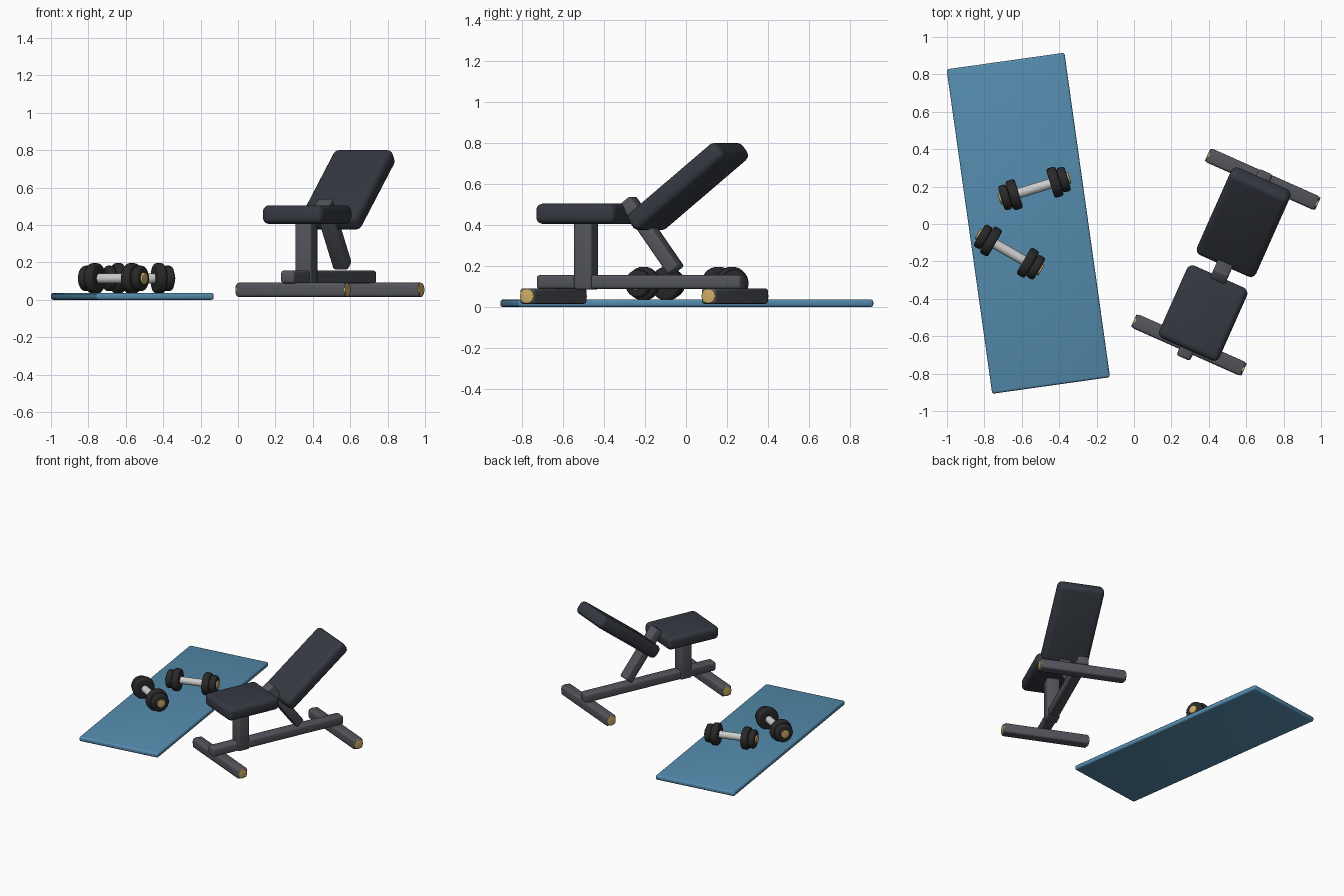
import bpy, bmesh
from math import radians
from mathutils import Matrix, Vector

if "Cube" in bpy.data.objects:
    bpy.data.objects.remove(bpy.data.objects["Cube"])


def material(name, r, g, b):
    m = bpy.data.materials.new(name)
    m.diffuse_color = (r, g, b, 1)
    m.use_nodes = True
    m.node_tree.nodes["Principled BSDF"].inputs["Base Color"].default_value = m.diffuse_color
    return m


BLUE = material("mat_blue", 0.09, 0.26, 0.42)
PAD = material("pad_dark", 0.035, 0.04, 0.052)
FRAME = material("frame_grey", 0.085, 0.09, 0.105)
GOLD = material("brass", 0.62, 0.42, 0.14)
STEEL = material("steel", 0.6, 0.6, 0.58)
RUBBER = material("rubber", 0.022, 0.022, 0.024)


def finish(bm, name, mat, matrix):
    mesh = bpy.data.meshes.new(name)
    bmesh.ops.recalc_face_normals(bm, faces=bm.faces)
    bm.to_mesh(mesh)
    bm.free()
    mesh.materials.append(mat)
    ob = bpy.data.objects.new(name, mesh)
    ob.matrix_world = matrix
    bpy.context.collection.objects.link(ob)
    bpy.ops.object.select_all(action='DESELECT')
    ob.select_set(True)
    bpy.context.view_layer.objects.active = ob
    bpy.ops.object.shade_smooth_by_angle(angle=radians(35))
    return ob


def box(name, size, place, mat, bevel, segments=3, tilt=0, parent=Matrix()):
    """Rounded box, tilted about its local x axis."""
    bm = bmesh.new()
    bmesh.ops.create_cube(bm, size=1)
    bmesh.ops.scale(bm, vec=size, verts=bm.verts)
    bmesh.ops.bevel(bm, geom=bm.edges[:], offset=bevel, segments=segments,
                    profile=0.5, affect='EDGES')
    m = parent @ Matrix.Translation(Vector(place)) @ Matrix.Rotation(radians(tilt), 4, 'X')
    return finish(bm, name, mat, m)


def rod(name, radius, x0, x1, mat, bevel=0, parent=Matrix(), place=(0, 0, 0)):
    """Cylinder along local x from x0 to x1, with softened rims."""
    bm = bmesh.new()
    bmesh.ops.create_cone(bm, cap_ends=True, segments=28, radius1=radius,
                          radius2=radius, depth=abs(x1 - x0))
    if bevel:
        rims = [e for e in bm.edges if any(len(f.verts) > 4 for f in e.link_faces)]
        bmesh.ops.bevel(bm, geom=rims, offset=bevel, segments=3, profile=0.5, affect='EDGES')
    m = (parent @ Matrix.Translation(Vector(place) + Vector(((x0 + x1) / 2, 0, 0)))
         @ Matrix.Rotation(radians(90), 4, 'Y'))
    return finish(bm, name, mat, m)


def frame_at(x, y, z, angle):
    return Matrix.Translation((x, y, z)) @ Matrix.Rotation(radians(angle), 4, 'Z')


# Exercise mat
box("exercise_mat", (0.636, 1.752, 0.036), (0, 0, 0.018), BLUE, 0.012,
    parent=frame_at(-0.565, 0.004, 0, 8))

# Bench frame: two feet with brass end caps, spine, post and strut
bench = frame_at(0.491, -0.204, 0, -24)
for label, y in (("front", -0.485), ("rear", 0.485)):
    box(label + "_foot", (0.64, 0.08, 0.076), (0, y, 0.053), FRAME, 0.015, parent=bench)
    for side, s in (("left", -1), ("right", 1)):
        rod(f"{label}_foot_cap_{side}", 0.036, s * 0.29, s * 0.323, GOLD, 0.004,
            parent=bench, place=(0, y, 0.053))
box("spine_beam", (0.08, 1.09, 0.068), (0, -0.016, 0.122), FRAME, 0.014, parent=bench)
box("seat_post", (0.095, 0.095, 0.34), (0, -0.31, 0.255), FRAME, 0.012, parent=bench)
box("back_strut", (0.088, 0.07, 0.43), (0, 0.041, 0.35), FRAME, 0.012, tilt=37, parent=bench)

# Bench pads
box("seat_pad", (0.352, 0.425, 0.1), (0, -0.298, 0.455), PAD, 0.034, 5, parent=bench)
box("back_pad", (0.346, 0.605, 0.1), (0, 0.234, 0.588), PAD, 0.034, 5, tilt=38, parent=bench)

# Dumbbells: handle, two plates and a brass cap on each end
for n, (x, y, angle) in enumerate(((-0.532, 0.19, 17), (-0.666, -0.15, -30)), 1):
    base = frame_at(x, y, 0.114, angle)
    rod(f"dumbbell_{n}_handle", 0.027, -0.185, 0.185, STEEL, parent=base)
    for side, s in (("left", -1), ("right", 1)):
        tag = f"dumbbell_{n}_{side}_"
        rod(tag + "inner_plate", 0.082, s * 0.088, s * 0.14, RUBBER, 0.014, parent=base)
        rod(tag + "outer_plate", 0.068, s * 0.14, s * 0.186, RUBBER, 0.014, parent=base)
        rod(tag + "cap", 0.032, s * 0.18, s * 0.197, GOLD, 0.004, parent=base)
